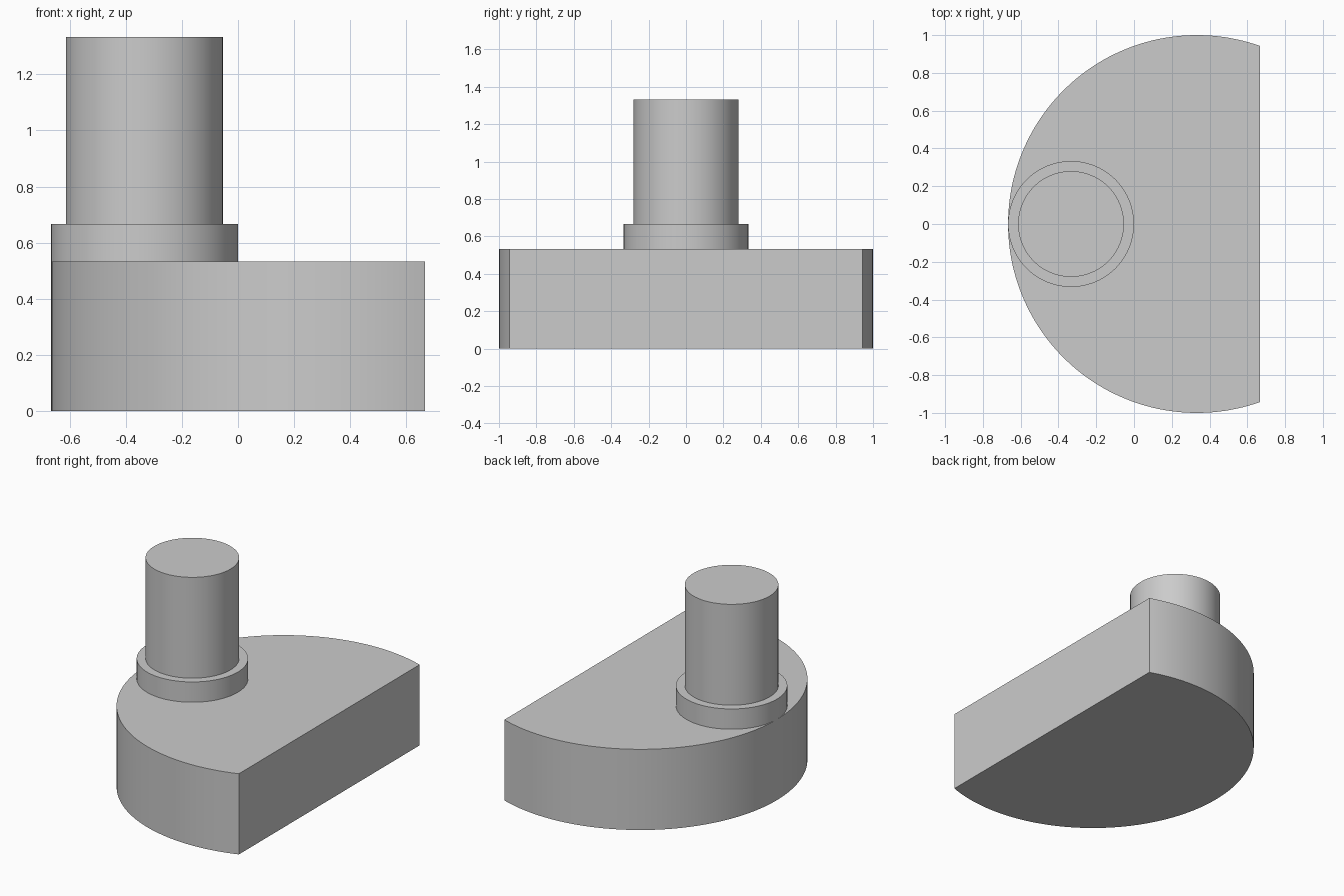
import bpy
import bmesh
import math

cube = bpy.data.objects.get("Cube")
if cube:
    bpy.data.objects.remove(cube, do_unlink=True)

# Plain grey finish
grey = bpy.data.materials.new("plain grey")
grey.use_nodes = True
grey.diffuse_color = (0.6, 0.6, 0.6, 1)
grey.node_tree.nodes["Principled BSDF"].inputs["Base Color"].default_value = (0.6, 0.6, 0.6, 1)


def arc(cx, radius, start, end, steps):
    """Points along an arc centred on (cx, 0)."""
    angles = [start + (end - start) * i / steps for i in range(steps + 1)]
    return [(cx + radius * math.cos(a), radius * math.sin(a)) for a in angles]


def extrude_outline(name, outline, z0, z1):
    """Solid prism from a flat outline."""
    bm = bmesh.new()
    base = bm.faces.new([bm.verts.new((x, y, z0)) for x, y in outline])
    result = bmesh.ops.extrude_face_region(bm, geom=[base], use_keep_orig=True)
    top = [v for v in result["geom"] if isinstance(v, bmesh.types.BMVert)]
    bmesh.ops.translate(bm, verts=top, vec=(0, 0, z1 - z0))
    bmesh.ops.recalc_face_normals(bm, faces=bm.faces)
    mesh = bpy.data.meshes.new(name)
    bm.to_mesh(mesh)
    bm.free()
    mesh.materials.append(grey)
    obj = bpy.data.objects.new(name, mesh)
    bpy.context.collection.objects.link(obj)
    bpy.ops.object.select_all(action="DESELECT")
    obj.select_set(True)
    bpy.context.view_layer.objects.active = obj
    bpy.ops.object.shade_smooth_by_angle(angle=math.radians(30))
    return obj


def cylinder(name, cx, radius, z0, z1):
    return extrude_outline(name, arc(cx, radius, 0, math.tau, 96)[:-1], z0, z1)


BASE_TOP, COLLAR_TOP, PIN_TOP = 0.533, 0.667, 1.333
PIN_X = -1 / 3

# Disc base with one side cut flat
cut_angle = math.acos(1 / 3)
extrude_outline("base", arc(1 / 3, 1, cut_angle, math.tau - cut_angle, 120), 0, BASE_TOP)

# Collar and pin, set off centre against the rim
cylinder("collar", PIN_X, 1 / 3, BASE_TOP, COLLAR_TOP)
cylinder("pin", PIN_X, 0.28, COLLAR_TOP, PIN_TOP)
